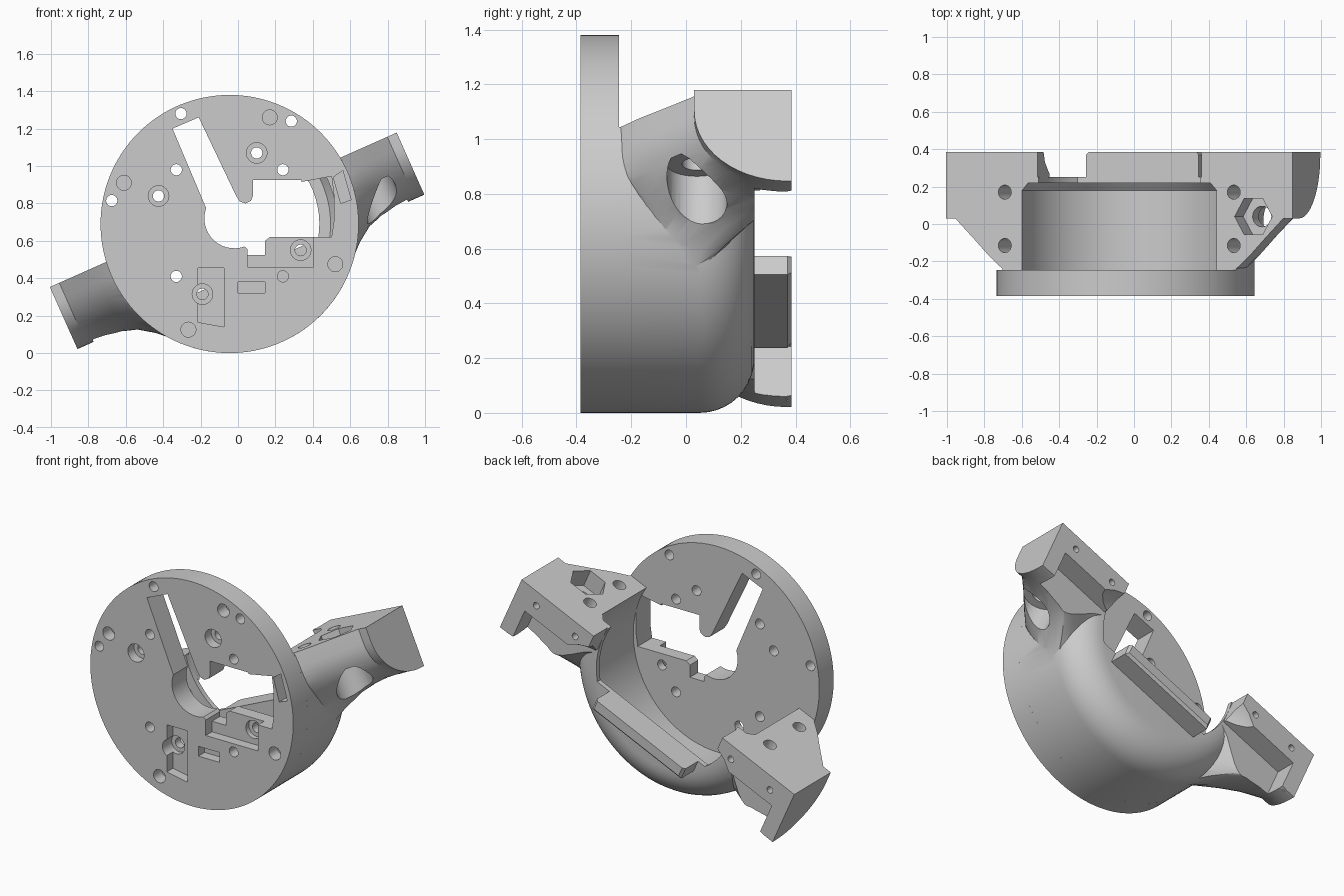
import bpy, bmesh
from math import sin, cos, pi, radians, asin, degrees
from mathutils import Matrix

if "Cube" in bpy.data.objects:
    bpy.data.objects.remove(bpy.data.objects["Cube"])

CX, CZ, R = -0.045, 0.69, 0.69
TILT = radians(24)
TOP = 0.083            # cut plane of the tilted housing


def finish(name, bm):
    bmesh.ops.recalc_face_normals(bm, faces=bm.faces)
    me = bpy.data.meshes.new(name)
    bm.to_mesh(me)
    bm.free()
    ob = bpy.data.objects.new(name, me)
    bpy.context.collection.objects.link(ob)
    return ob


def loft(name, rings):
    bm = bmesh.new()
    vs = [[bm.verts.new(p) for p in ring] for ring in rings]
    n = len(vs[0])
    for a, b in zip(vs, vs[1:]):
        for i in range(n):
            j = (i + 1) % n
            bm.faces.new((a[i], a[j], b[j], b[i]))
    bm.faces.new(vs[0])
    bm.faces.new(vs[-1])
    return finish(name, bm)


def prism(name, pts, y0, y1):
    return loft(name, [[(x, y, z) for x, z in pts] for y in (y0, y1)])


def arc(cx, cz, r, a0=0, a1=360, n=24):
    full = abs(a1 - a0) == 360
    k = n if full else n - 1
    return [(cx + r * cos(radians(a0 + (a1 - a0) * i / k)),
             cz + r * sin(radians(a0 + (a1 - a0) * i / k))) for i in range(n)]


def box(name, x0, x1, y0, y1, z0, z1):
    return prism(name, [(x0, z0), (x1, z0), (x1, z1), (x0, z1)], y0, y1)


def vertical(name, x, y, r, z0, z1, n=24):
    return loft(name, [[(px, py, z) for px, py in arc(x, y, r, n=n)] for z in (z0, z1)])


def boolean(ob, other, op='DIFFERENCE'):
    m = ob.modifiers.new("bool", 'BOOLEAN')
    m.object, m.operation, m.solver = other, op, 'EXACT'
    bpy.context.view_layer.objects.active = ob
    bpy.ops.object.modifier_apply(modifier=m.name)
    bpy.data.objects.remove(other)


def smooth(ob):
    bpy.ops.object.select_all(action='DESELECT')
    ob.select_set(True)
    bpy.context.view_layer.objects.active = ob
    bpy.ops.object.shade_smooth_by_angle(angle=radians(28))


# Front plate with its keyhole opening
plate = prism("front_plate", arc(CX, CZ, R, n=128), -0.385, -0.245)
opening = [(-.35, 1.20), (-.21, 1.26), (-.01, .84), (.01, .81), (.04, .80), (.07, .815),
           (.08, .84), (.08, .925), (.34, .925), (.34, .915), (.50, .945), (.512, .85),
           (.512, .70), (.50, .62), (.17, .62), (.145, .60), (.145, .525), (.05, .525),
           (.05, .555)] + arc(-.02, .72, .16, 290, 160, 16)
boolean(plate, prism("cut", opening, -.5, -.1))

# Shallow pockets and slots in the plate
for pts, depth in (
        ([(.05, .46), (.405, .46), (.405, .64), (.05, .64)], .06),
        ([(-.215, .165), (-.075, .14), (-.075, .455), (-.215, .455)], .06),
        ([(0, .32), (.145, .32), (.145, .38), (0, .38)], .06),
        ([(.51, .94), (.56, .975), (.605, .82), (.55, .80)], .2)):
    boolean(plate, prism("cut", pts, -.5, -.385 + depth))

# Round holes: x, z, radius, depth
HOLES = [(-.305, 1.28, .03, .2), (.285, 1.24, .03, .2), (-.33, .98, .03, .2),
         (.24, .98, .03, .2), (-.675, .815, .03, .2), (.24, .41, .03, .2), (-.33, .41, .03, .2),
         (.17, 1.26, .04, .08), (-.61, .91, .04, .08), (.52, .475, .04, .08), (-.265, .125, .04, .08)]
for x, z, d in ((.10, 1.07, .06), (-.425, .84, .06), (.335, .55, .09), (-.19, .315, .09)):
    HOLES += [(x, z, .055, d), (x, z, .03, .2)]
for x, z, r, d in HOLES:
    boolean(plate, prism("cut", arc(x, z, r), -.5, -.385 + d))

# Half-round housing with a rounded back edge, in a frame tilted later
prof = [(R, -.245), (R, .05)] + [(.49 + .2 * cos(a * pi / 20), .05 + .2 * sin(a * pi / 20))
                                 for a in range(1, 11)]
housing = loft("housing", [[(x, y, z) for x, z in arc(0, 0, r, n=128)] for r, y in prof])
boolean(housing, box("cut", -1, 1, -.5, .5, TOP, 1))

# Flared arms: u, front y, y of lowest point, lowest v, v at the back edge
SECTIONS = [(1.015, .03, .37, -.28, -.28), (.96, .03, .37, -.28, -.28),
            (.85, -.08, .35, -.28, -.27), (.76, -.173, .28, -.29, -.20),
            (.68, -.243, .20, -.315, -.15), (.60, -.243, .10, -.37, -.08),
            (.54, -.243, .02, -.425, -.03), (.48, -.243, -.05, -.47, 0)]


def arm(side):
    rings = []
    for u, y0, yb, vb, vr in SECTIONS:
        yz = [(y0, TOP)]
        for i in range(15):
            a = i / 14 * pi / 2
            yz.append((yb - (yb - y0) * cos(a), vb * sin(a)))
        for i in range(1, 9):
            f = i / 8
            yz.append((yb + (.385 - yb) * f, vr + (vb - vr) * (1 + cos(pi * f)) / 2))
        yz.append((.385, TOP))
        rings.append([(side * u, y, v) for y, v in yz])
    return loft("arm", rings)


for s in (1, -1):
    a = arm(s)
    # step along the back, leaving the end hook
    x0, x1 = sorted((s * .3, s * .92))
    boolean(a, box("cut", x0, x1, .25, .6, -.7, -.08))
    boolean(housing, a, 'UNION')

# Cavity with chamfered floor, and the opening through the back wall
boolean(housing, loft("cut", [[(x, y, z) for x, z in arc(0, 0, r, n=96)]
                              for r, y in ((.575, -.4), (.575, .18), (.54, .22))]))
a0 = degrees(asin(-.265 / .48))
boolean(housing, prism("cut", arc(0, 0, .48, a0, 180 - a0, 48), .15, .3))

# Screw holes in the arms
for s in (1, -1):
    for y in (.17, -.115):
        boolean(housing, vertical("cut", s * .67, y, .038, -.1, .2))
    for u in (.58, .87):
        boolean(housing, prism("cut", arc(s * u, 0, .02, n=16), .28, .5))

# Bolt passage on the right arm: hex pocket, bore and wide counterbore
boolean(housing, vertical("cut", .785, .04, .11, -.03, .3, 6))
boolean(housing, vertical("cut", .785, .04, .055, -.6, .1))
boolean(housing, vertical("cut", .785, .04, .11, -.6, -.11, 32))

# Back rail with a slightly smaller raised face
rail = loft("back_rail", [[(x, y, z) for x, z in ((-.35 + d, -.34 + d), (.31 - d, -.34 + d),
                                                  (.31 - d, -.265), (-.35 + d, -.265))]
                          for y, d in ((.235, 0), (.37, 0), (.385, .015))])

# Tilt the housing and rail into place behind the plate
M = Matrix.Translation((CX, 0, CZ)) @ Matrix.Rotation(-TILT, 4, 'Y')
for ob in (housing, rail):
    ob.data.transform(M)
for ob in (plate, housing):
    smooth(ob)
